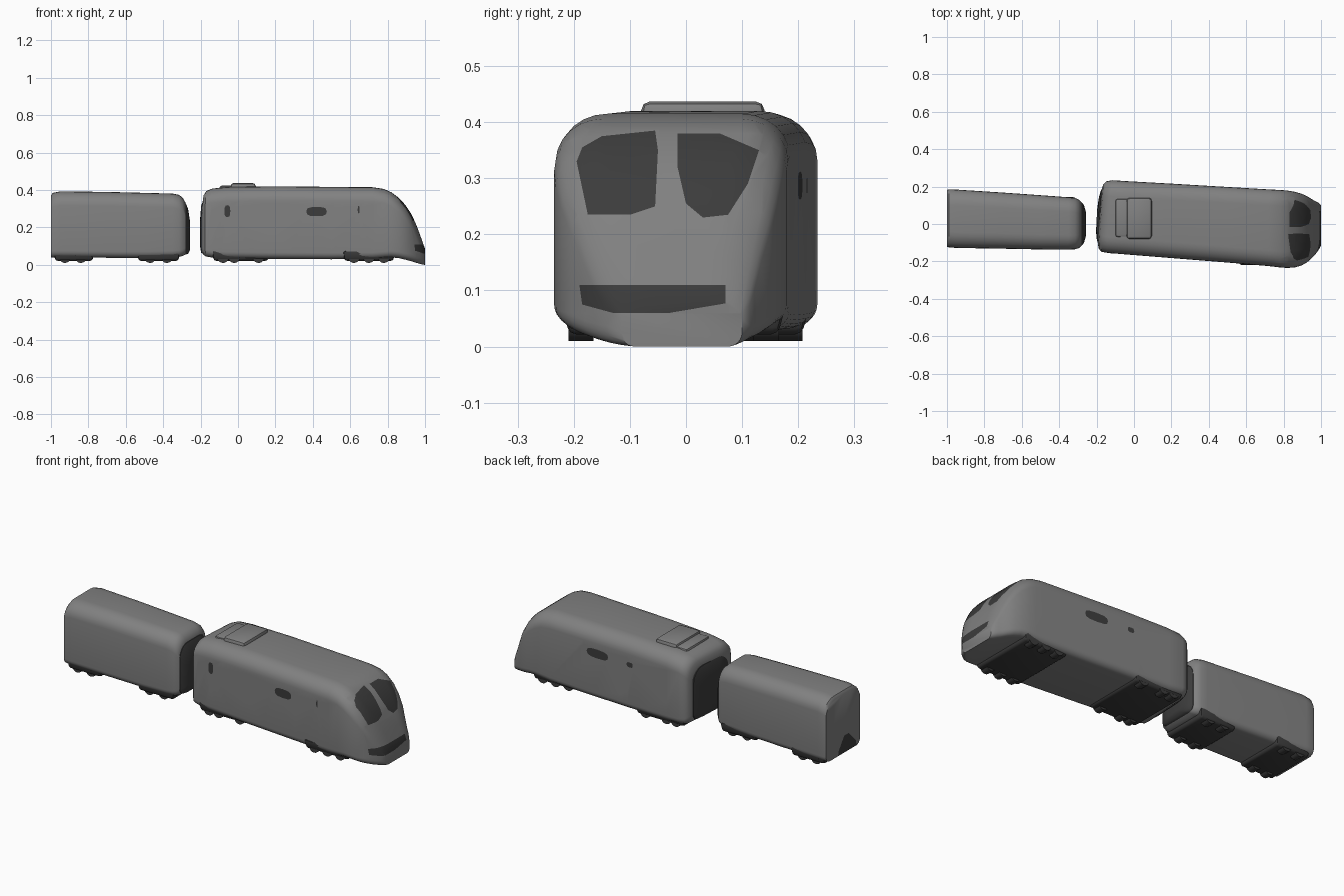
import bpy, bmesh, math
from mathutils import Vector

if "Cube" in bpy.data.objects:
    bpy.data.objects.remove(bpy.data.objects["Cube"])


def material(name, v):
    m = bpy.data.materials.new(name)
    m.diffuse_color = (v, v, v, 1)
    m.use_nodes = True
    m.node_tree.nodes["Principled BSDF"].inputs["Base Color"].default_value = m.diffuse_color
    return m


GREY = material("body grey", 0.22)
DARK = material("dark grey", 0.045)


def finish(bm, name, mats, angle=40):
    bmesh.ops.recalc_face_normals(bm, faces=bm.faces)
    me = bpy.data.meshes.new(name)
    bm.to_mesh(me)
    bm.free()
    for m in mats:
        me.materials.append(m)
    ob = bpy.data.objects.new(name, me)
    bpy.context.collection.objects.link(ob)
    bpy.ops.object.select_all(action='DESELECT')
    ob.select_set(True)
    bpy.context.view_layer.objects.active = ob
    bpy.ops.object.shade_smooth_by_angle(angle=math.radians(angle))
    return ob


def section(hw, z0, z1, ry, rz, rb, n=7):
    """Half-rounded coach cross-section as (y, z) points."""
    pts = []
    for sy, sz, a, b, c in ((1, 1, ry, rz, 0), (-1, 1, ry, rz, 90),
                            (-1, -1, rb, rb, 180), (1, -1, rb, rb, 270)):
        zc = z1 - b if sz > 0 else z0 + b
        for i in range(n):
            t = math.radians(c + 90 * i / (n - 1))
            pts.append((sy * (hw - a) + a * math.cos(t), zc + b * math.sin(t)))
    return pts


def loft(stations, skew=0.0, skew_limit=9):
    """Stations: x, y centre, half width, bottom, top."""
    bm = bmesh.new()
    rings = []
    for x, yc, hw, z0, z1 in stations:
        h = z1 - z0
        k = skew if x < skew_limit else 0
        pts = section(hw, z0, z1, min(.085, hw * .55), min(.075, h * .42), min(.035, h * .3))
        rings.append([bm.verts.new((x + k * y, yc + y, z)) for y, z in pts])
    for a, b in zip(rings, rings[1:]):
        for i in range(len(a)):
            j = (i + 1) % len(a)
            bm.faces.new((a[i], a[j], b[j], b[i]))
    bm.faces.new(rings[0])
    bm.faces.new(rings[-1])
    bmesh.ops.recalc_face_normals(bm, faces=bm.faces)
    return bm


def paint(bm, poly, u, v, facing):
    """Cut a convex outline (given on axes u, v) into faces that face one way."""
    lo = [min(p[i] for p in poly) for i in (0, 1)]
    hi = [max(p[i] for p in poly) for i in (0, 1)]
    facing = Vector(facing)

    def near():
        bm.normal_update()
        out = []
        for f in bm.faces:
            us, vs = [w.co[u] for w in f.verts], [w.co[v] for w in f.verts]
            if (f.normal.dot(facing) > .1 and max(us) > lo[0] and min(us) < hi[0]
                    and max(vs) > lo[1] and min(vs) < hi[1]):
                out.append(f)
        return out

    edges = list(zip(poly, poly[1:] + poly[:1]))
    for p, q in edges:
        co, no = Vector((0, 0, 0)), Vector((0, 0, 0))
        co[u], co[v] = p
        no[u], no[v] = p[1] - q[1], q[0] - p[0]
        fs = near()
        geom = list({e for f in fs for e in f.edges} | {w for f in fs for w in f.verts}) + fs
        bmesh.ops.bisect_plane(bm, geom=geom, dist=1e-5, plane_co=co, plane_no=no.normalized())
    for f in near():
        c = f.calc_center_median()
        if all((q[0] - p[0]) * (c[v] - p[1]) - (q[1] - p[1]) * (c[u] - p[0]) > 0 for p, q in edges):
            f.material_index = 1


def oval(cx, cz, rx, rz, n=12):
    out = []
    for i in range(n):
        t = 2 * math.pi * i / n
        c, s = math.cos(t), math.sin(t)
        out.append((cx + rx * math.copysign(abs(c) ** .7, c), cz + rz * math.copysign(abs(s) ** .7, s)))
    return out


# Locomotive body, running slightly askew
loco = loft([
    (-.182, .04, .15, .065, .345), (-.176, .04, .172, .055, .375), (-.162, .04, .188, .045, .395),
    (-.13, .04, .194, .04, .408), (-.05, .034, .195, .035, .416), (.2, .017, .198, .032, .42),
    (.5, -.004, .202, .03, .417), (.72, -.02, .205, .032, .415), (.78, -.025, .207, .037, .406),
    (.82, -.028, .207, .04, .388), (.86, -.03, .202, .036, .358), (.895, -.03, .192, .028, .32),
    (.925, -.028, .177, .02, .275), (.95, -.025, .158, .012, .222), (.97, -.02, .142, .006, .17),
    (.985, -.014, .128, .002, .128), (1.0, -.008, .108, 0, .085)], .07, .5)

# Windscreen panes and grille
paint(loco, [(-.175, .235), (-.1, .235), (-.055, .25), (-.05, .35), (-.055, .385),
             (-.15, .375), (-.185, .355), (-.195, .33)], 1, 2, (1, 0, 0))
paint(loco, [(.03, .23), (.075, .235), (.11, .29), (.13, .35), (.06, .38),
             (-.015, .38), (-.015, .32), (0, .255)], 1, 2, (1, 0, 0))
paint(loco, [(-.19, .11), (-.185, .075), (-.13, .06), (-.03, .06), (.07, .077), (.07, .11)],
      1, 2, (1, 0, 0))
# Side windows
for cx, cz, rx, rz in ((.42, .285, .055, .025), (-.057, .287, .016, .032), (.645, .295, .005, .02)):
    paint(loco, oval(cx, cz, rx, rz), 0, 2, (0, -1, 0))
for cx, cz, rx, rz in ((.41, .287, .07, .025), (.2, .287, .02, .014)):
    paint(loco, oval(cx, cz, rx, rz), 0, 2, (0, 1, 0))
finish(loco, "locomotive_body", [GREY, DARK])

# Carriage body with a flat rear end
car = loft([
    (-1, .03, .152, .04, .372), (-.99, .03, .155, .04, .385), (-.95, .028, .156, .04, .393),
    (-.7, .018, .15, .038, .39), (-.5, .009, .145, .037, .385), (-.35, .003, .14, .04, .381),
    (-.315, .002, .137, .043, .374), (-.295, .001, .13, .048, .358), (-.282, 0, .118, .055, .335)])
paint(car, [(-.09, .03), (.075, .03), (.07, .065), (.02, .135), (-.02, .135), (-.085, .07)],
      1, 2, (-1, 0, 0))
finish(car, "carriage_body", [GREY, DARK])

# Dark gangways facing each other across the gap
finish(loft([(-.2, .02, .06, .09, .26), (-.193, .03, .115, .065, .32), (-.183, .038, .145, .06, .345),
             (-.17, .04, .15, .06, .35)], .05), "locomotive_gangway", [DARK])
finish(loft([(-.29, 0, .118, .055, .335), (-.28, 0, .117, .055, .33), (-.267, 0, .1, .06, .3),
             (-.256, 0, .06, .08, .23)]), "carriage_gangway", [DARK])


def box(name, x0, x1, y0, y1, z0, z1, mat, bevel, taper=1.0):
    """Bevelled box; taper narrows the bottom."""
    bm = bmesh.new()
    bmesh.ops.create_cube(bm, size=1)
    for w in bm.verts:
        k = taper if w.co.z < 0 else 1
        w.co = ((x0 + x1) / 2 + w.co.x * k * (x1 - x0), (y0 + y1) / 2 + w.co.y * k * (y1 - y0),
                (z0 + z1) / 2 + w.co.z * (z1 - z0))
    bmesh.ops.bevel(bm, geom=list(bm.edges), offset=bevel, segments=2, profile=.5, affect='EDGES')
    return finish(bm, name, [mat])


# Roof equipment pod
box("roof_pod", -.04, .095, -.08, .14, .39, .437, GREY, .016)
box("roof_fairing", -.1, .0, -.07, .135, .39, .424, GREY, .014)


def bogie(name, x0, x1, yc, hw, wheels):
    box(name + "_frame", x0, x1, yc - hw, yc + hw, .022, .074, DARK, .012, .93)
    bm = bmesh.new()
    for x in wheels:
        for s in (-1, 1):
            geo = bmesh.ops.create_cone(bm, cap_ends=True, segments=16, radius1=.031,
                                        radius2=.031, depth=.045)["verts"]
            for w in geo:
                a, b, c = w.co
                w.co = (x + a, yc + s * (hw - .035) + c, .041 + b)
    finish(bm, name + "_wheels", [DARK])


# Running gear
bogie("locomotive_rear_bogie", -.14, .17, .03, .19, (-.08, -.02, .11))
bogie("locomotive_front_bogie", .56, .84, -.022, .2, (.62, .7, .78))
bogie("carriage_rear_bogie", -.985, -.77, .027, .15, (-.925, -.84))
bogie("carriage_front_bogie", -.54, -.31, .006, .14, (-.47, -.38))
